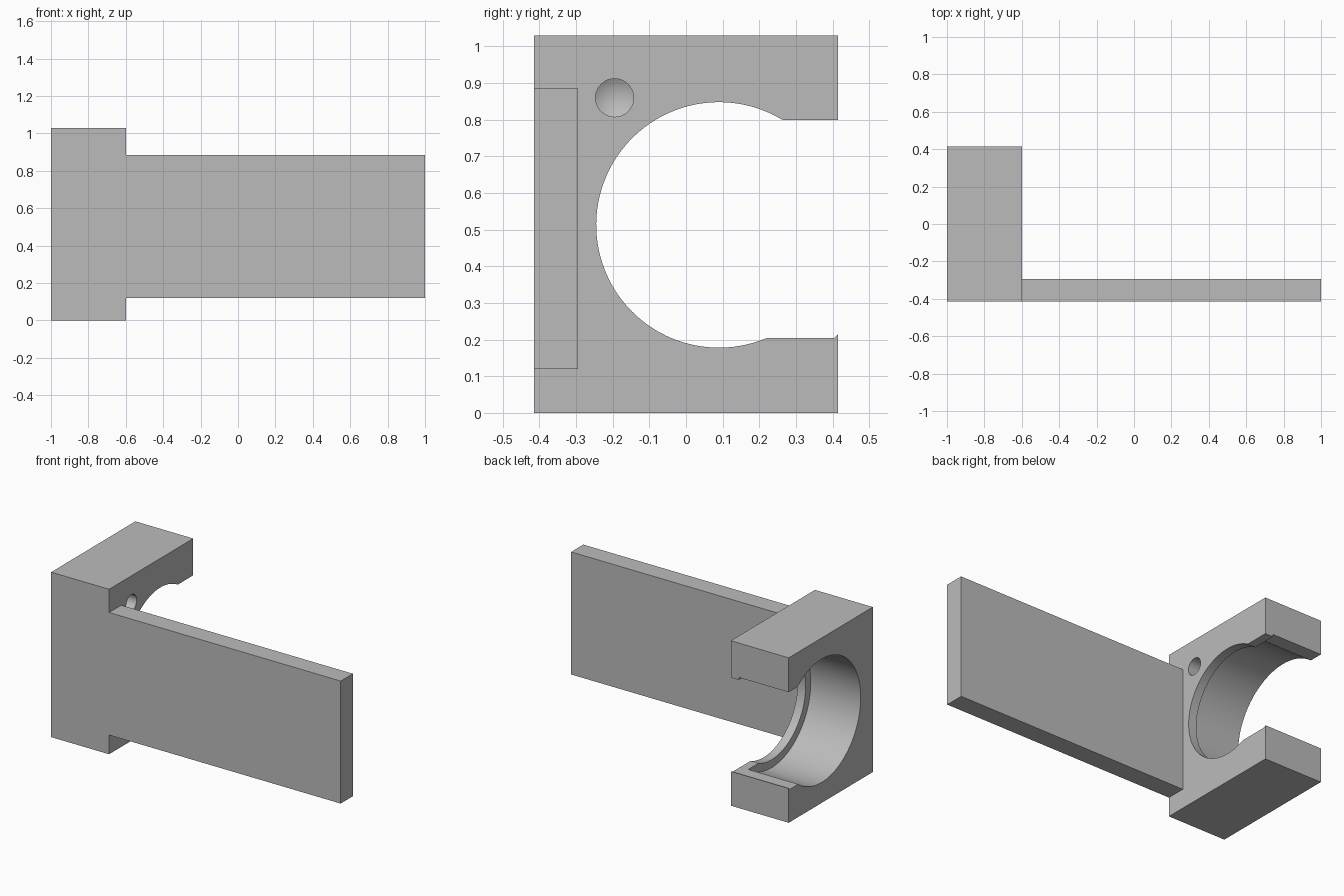
import bpy, bmesh, math
from mathutils import Matrix

if "Cube" in bpy.data.objects:
    bpy.data.objects.remove(bpy.data.objects["Cube"])

grey = bpy.data.materials.new("plain grey")
grey.use_nodes = True
colour = (0.5, 0.5, 0.5, 1)
grey.diffuse_color = colour
grey.node_tree.nodes["Principled BSDF"].inputs["Base Color"].default_value = colour

BORE_Y, BORE_Z = 0.09, 0.513
JAW_LOW, BACK = 0.205, 0.415


def prism(name, outline, x0, x1):
    """Extrude a (y, z) outline along x."""
    bm = bmesh.new()
    face = bm.faces.new([bm.verts.new((x0, y, z)) for y, z in outline])
    new = bmesh.ops.extrude_face_region(bm, geom=[face])["geom"]
    bmesh.ops.translate(bm, vec=(x1 - x0, 0, 0),
                        verts=[v for v in new if isinstance(v, bmesh.types.BMVert)])
    return finish(name, bm)


def finish(name, bm):
    bmesh.ops.recalc_face_normals(bm, faces=bm.faces)
    mesh = bpy.data.meshes.new(name)
    bm.to_mesh(mesh)
    bm.free()
    mesh.materials.append(grey)
    obj = bpy.data.objects.new(name, mesh)
    bpy.context.collection.objects.link(obj)
    return obj


def rect(y0, y1, z0, z1):
    return [(y0, z0), (y1, z0), (y1, z1), (y0, z1)]


def mouth(radius, jaw_high, steps=72):
    """Round bore that opens backwards through a slot."""
    start = math.asin((jaw_high - BORE_Z) / radius)
    end = 2 * math.pi + math.asin((JAW_LOW - BORE_Z) / radius)
    pts = []
    for i in range(steps + 1):
        a = start + (end - start) * i / steps
        pts.append((BORE_Y + radius * math.cos(a), BORE_Z + radius * math.sin(a)))
    # small raised edge at the end of the lower jaw
    pts += [(BACK - 0.01, JAW_LOW), (BACK, JAW_LOW + 0.01),
            (0.5, JAW_LOW + 0.01), (0.5, jaw_high)]
    return pts


def combine(target, other, operation):
    mod = target.modifiers.new(other.name, "BOOLEAN")
    mod.object, mod.operation, mod.solver = other, operation, "EXACT"
    bpy.ops.object.select_all(action="DESELECT")
    target.select_set(True)
    bpy.context.view_layer.objects.active = target
    bpy.ops.object.modifier_apply(modifier=mod.name)
    bpy.data.objects.remove(other)


# Clamp block with the flat arm joined to it
bracket = prism("clamp_bracket", rect(-BACK, BACK, 0, 1.03), -1, -0.6)
combine(bracket, prism("arm", rect(-BACK, -0.295, 0.12, 0.885), -0.63, 1), "UNION")

# Wide bore, then the narrower lip on the arm side
combine(bracket, prism("wide_bore", mouth(0.385, 0.815), -1.1, -0.655), "DIFFERENCE")
combine(bracket, prism("lip_bore", mouth(0.335, 0.80), -0.7, -0.5), "DIFFERENCE")

# Blind drilled hole with a conical bottom
bm = bmesh.new()
ring = bmesh.ops.create_circle(bm, cap_ends=True, segments=40, radius=0.052)["verts"]
geom = bmesh.ops.extrude_face_region(bm, geom=list(bm.faces))["geom"]
end_face = [g for g in geom if isinstance(g, bmesh.types.BMFace)][0]
bmesh.ops.translate(bm, verts=end_face.verts, vec=(0, 0, -0.25))
tip = bmesh.ops.poke(bm, faces=[end_face])["verts"]
bmesh.ops.translate(bm, verts=tip, vec=(0, 0, -0.03))
bmesh.ops.transform(bm, verts=bm.verts, matrix=Matrix.Translation((-0.55, -0.195, 0.86))
                    @ Matrix.Rotation(math.pi / 2, 4, "Y"))
combine(bracket, finish("drill", bm), "DIFFERENCE")

bpy.ops.object.shade_smooth_by_angle(angle=math.radians(20))
